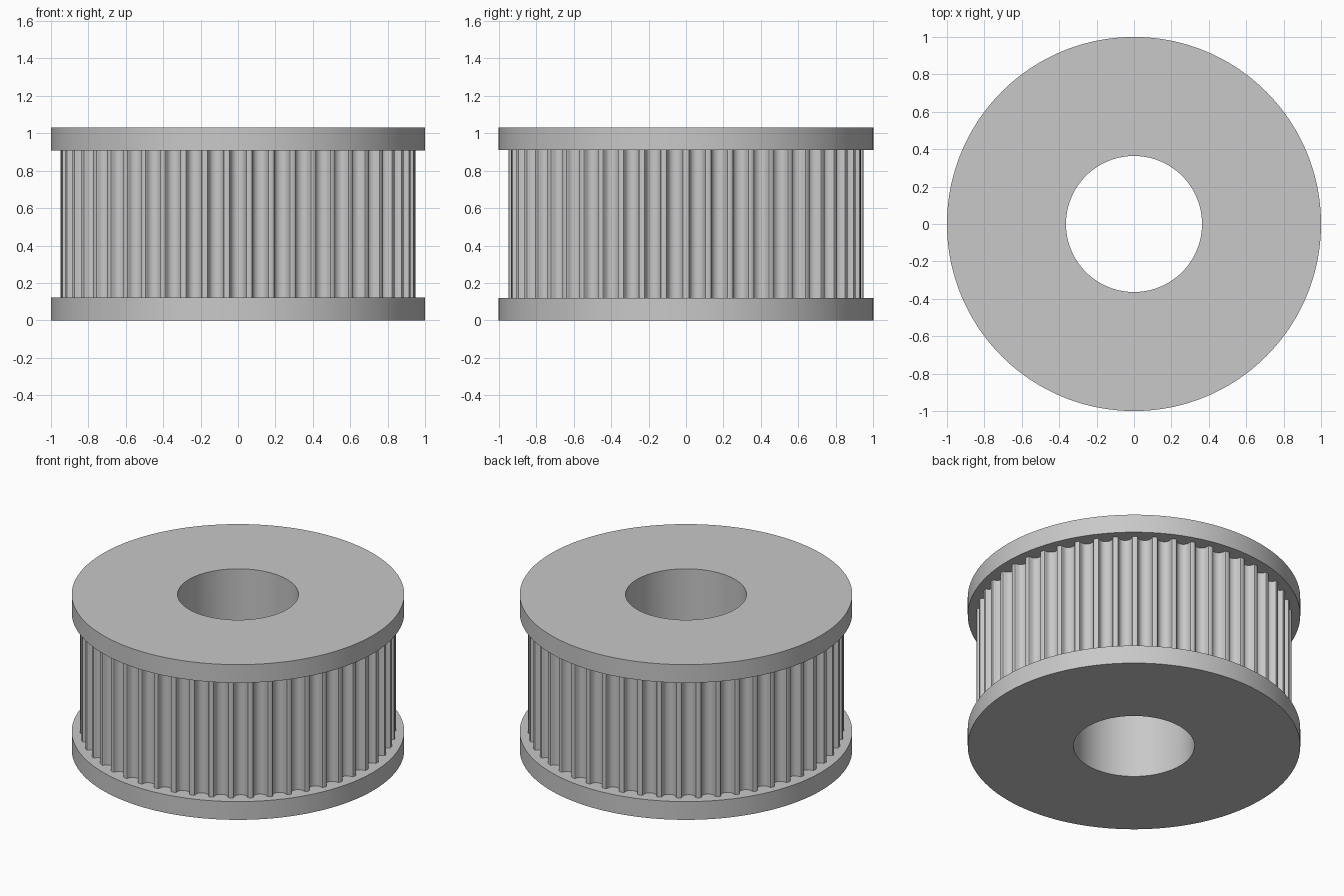
import bpy, bmesh
from math import sin, cos, pi, sqrt, radians

old = bpy.data.objects.get("Cube")
if old:
    bpy.data.objects.remove(old, do_unlink=True)

MM = 1 / 16.5            # one millimetre in model units
TEETH = 50
BORE = 6 * MM
FLANGE = 2 * MM
HEIGHT = 17 * MM
TOOTH_R = 15.66 * MM

steel = bpy.data.materials.new("plain_grey")
steel.use_nodes = True
grey = (0.58, 0.58, 0.58, 1)
steel.diffuse_color = grey
steel.node_tree.nodes["Principled BSDF"].inputs["Base Color"].default_value = grey


def ring(name, outline, z0, z1, caps=True):
    """Extruded ring: any outer outline (radius, angle) around a round bore."""
    bm = bmesh.new()
    loops = []
    for z in (z0, z1):
        outer = [bm.verts.new((r * cos(a), r * sin(a), z)) for r, a in outline]
        inner = [bm.verts.new((BORE * cos(a), BORE * sin(a), z)) for r, a in outline]
        loops.append((outer, inner))
    (o0, i0), (o1, i1) = loops
    n = len(outline)
    for k in range(n):
        j = (k + 1) % n
        bm.faces.new((o0[k], o0[j], o1[j], o1[k]))
        bm.faces.new((i0[j], i0[k], i1[k], i1[j]))
        if caps:
            bm.faces.new((o1[k], o1[j], i1[j], i1[k]))
            bm.faces.new((o0[j], o0[k], i0[k], i0[j]))
    mesh = bpy.data.meshes.new(name)
    bm.to_mesh(mesh)
    bm.free()
    mesh.materials.append(steel)
    obj = bpy.data.objects.new(name, mesh)
    bpy.context.collection.objects.link(obj)
    bpy.ops.object.select_all(action="DESELECT")
    obj.select_set(True)
    bpy.context.view_layer.objects.active = obj
    bpy.ops.object.shade_smooth_by_angle(angle=radians(30))
    return obj


# Half of one rounded belt groove in mm: (half width, depth)
half = [(0.847, 0), (0.735, 0.037), (0.678, 0.13), (0.656, 0.238), (0.62, 0.343),
        (0.572, 0.444), (0.512, 0.54), (0.406, 0.637), (0.282, 0.707), (0.144, 0.75)]
groove = [(-w, d) for w, d in half] + [(0, 0.764)] + [(w, d) for w, d in reversed(half)]
base = sqrt(TOOTH_R ** 2 - (half[0][0] * MM) ** 2)

# Toothed outline, with one groove centred on the front
toothed = []
for t in range(TEETH):
    middle = -pi / 2 + t * 2 * pi / TEETH
    for w, d in groove:
        r = base - d * MM
        toothed.append((sqrt(r * r + (w * MM) ** 2), middle + w * MM / r))

disc = [(1.0, k * 2 * pi / 200) for k in range(200)]

# Toothed drum between two flat flanges
ring("toothed_drum", toothed, FLANGE, HEIGHT - FLANGE, caps=False)
ring("bottom_flange", disc, 0, FLANGE)
ring("top_flange", disc, HEIGHT - FLANGE, HEIGHT)
